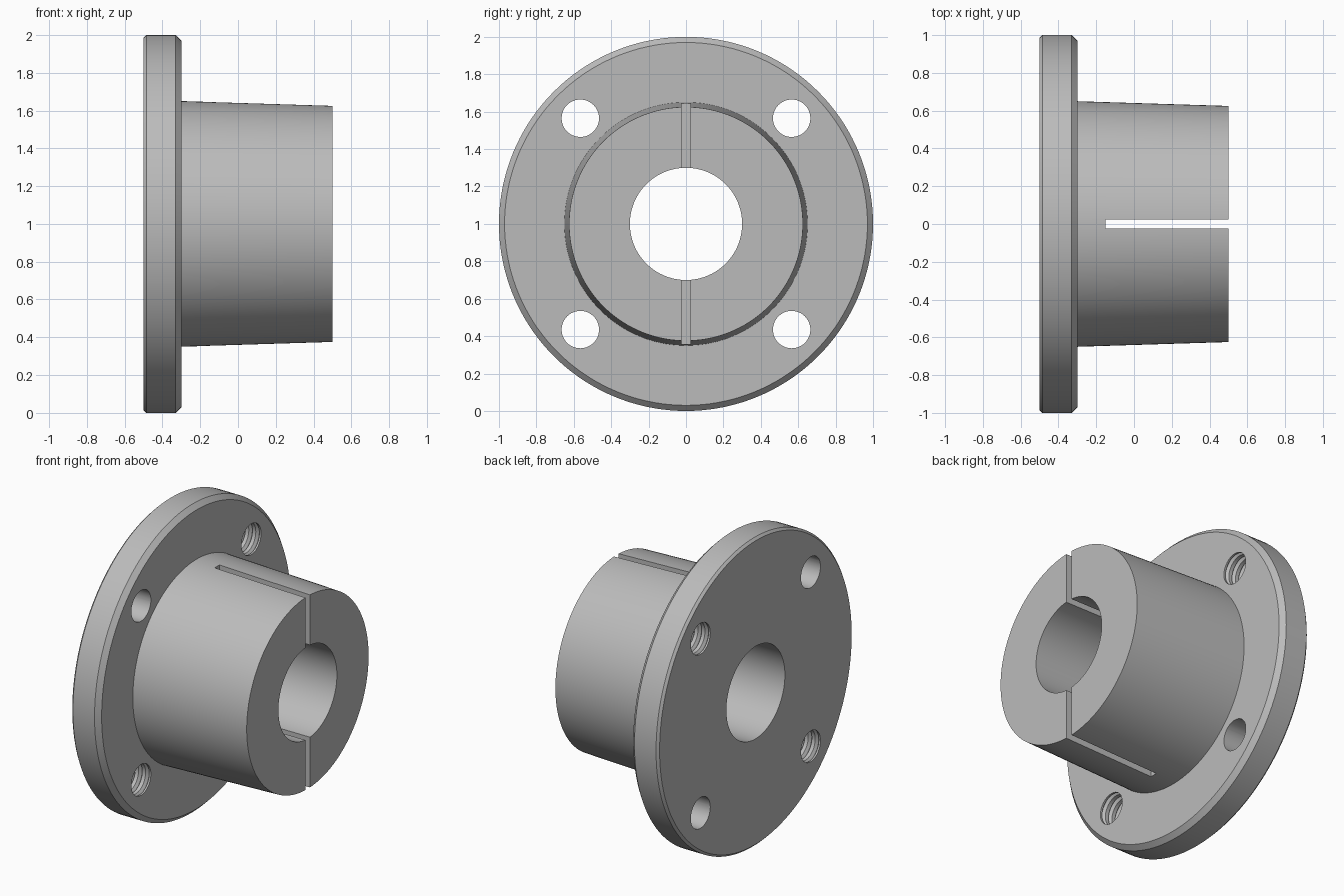
import bpy, bmesh, math
from mathutils import Matrix

cube = bpy.data.objects.get("Cube")
if cube:
    bpy.data.objects.remove(cube, do_unlink=True)

steel = bpy.data.materials.new("grey_steel")
steel.use_nodes = True
GREY = (0.5, 0.5, 0.5, 1)
steel.diffuse_color = GREY
steel.node_tree.nodes["Principled BSDF"].inputs["Base Color"].default_value = GREY


def add_object(name, bm):
    bmesh.ops.recalc_face_normals(bm, faces=bm.faces)
    mesh = bpy.data.meshes.new(name)
    bm.to_mesh(mesh)
    bm.free()
    mesh.materials.append(steel)
    obj = bpy.data.objects.new(name, mesh)
    bpy.context.collection.objects.link(obj)
    return obj


def lathe(name, profile, steps, y=0, z=1, closed=True):
    """Revolve (x, radius) points round an axis along x at (y, z)."""
    bm = bmesh.new()
    rings = []
    for x, r in profile:
        rings.append([bm.verts.new((x, y + r * math.cos(a), z + r * math.sin(a)))
                      for a in (2 * math.pi * i / steps for i in range(steps))])
    pairs = list(zip(rings, rings[1:]))
    if closed:
        pairs.append((rings[-1], rings[0]))
    else:
        bm.faces.new(rings[0])
        bm.faces.new(rings[-1])
    for a, b in pairs:
        for i in range(steps):
            j = (i + 1) % steps
            bm.faces.new((a[i], a[j], b[j], b[i]))
    return add_object(name, bm)


# Chamfered flange, tapered hub and straight bore in one profile
bushing = lathe("flanged_bushing", [
    (-0.5, 0.3), (-0.5, 0.985), (-0.485, 1), (-0.33, 1), (-0.3, 0.97),
    (-0.3, 0.65), (0.5, 0.625), (0.5, 0.3)], 144)

# Bolt holes: one diagonal pair is plain, the other is threaded
plain = [(-0.6, 0.1), (-0.2, 0.1)]
threaded = [(-0.6, 0.1)]
pitch = 0.05
for n in range(4):
    x = -0.5 + n * pitch
    threaded += [(x + 0.012, 0.1), (x + 0.025, 0.118), (x + 0.038, 0.1)]
threaded.append((-0.2, 0.1))
cutters = []
for sy in (-1, 1):
    for sz in (-1, 1):
        shape = threaded if sy == sz else plain
        cutters.append(lathe("bolt_hole_cutter", shape, 48,
                             sy * 0.565, 1 + sz * 0.565, closed=False))

# Clamping slot through both walls of the hub
bm = bmesh.new()
bmesh.ops.create_cube(bm, size=1, matrix=Matrix.Translation((0.25, 0, 1))
                      @ Matrix.Diagonal((0.8, 0.048, 1.6, 1)))
cutters.append(add_object("slot_cutter", bm))

# Cut the holes and slot, then drop the cutters
bpy.context.view_layer.objects.active = bushing
bushing.select_set(True)
for cutter in cutters:
    cutter.hide_render = True
    mod = bushing.modifiers.new("cut", 'BOOLEAN')
    mod.operation = 'DIFFERENCE'
    mod.solver = 'EXACT'
    mod.object = cutter
    bpy.ops.object.modifier_apply(modifier=mod.name)
for cutter in cutters:
    bpy.data.objects.remove(cutter, do_unlink=True)

bpy.ops.object.shade_smooth_by_angle(angle=math.radians(25))
